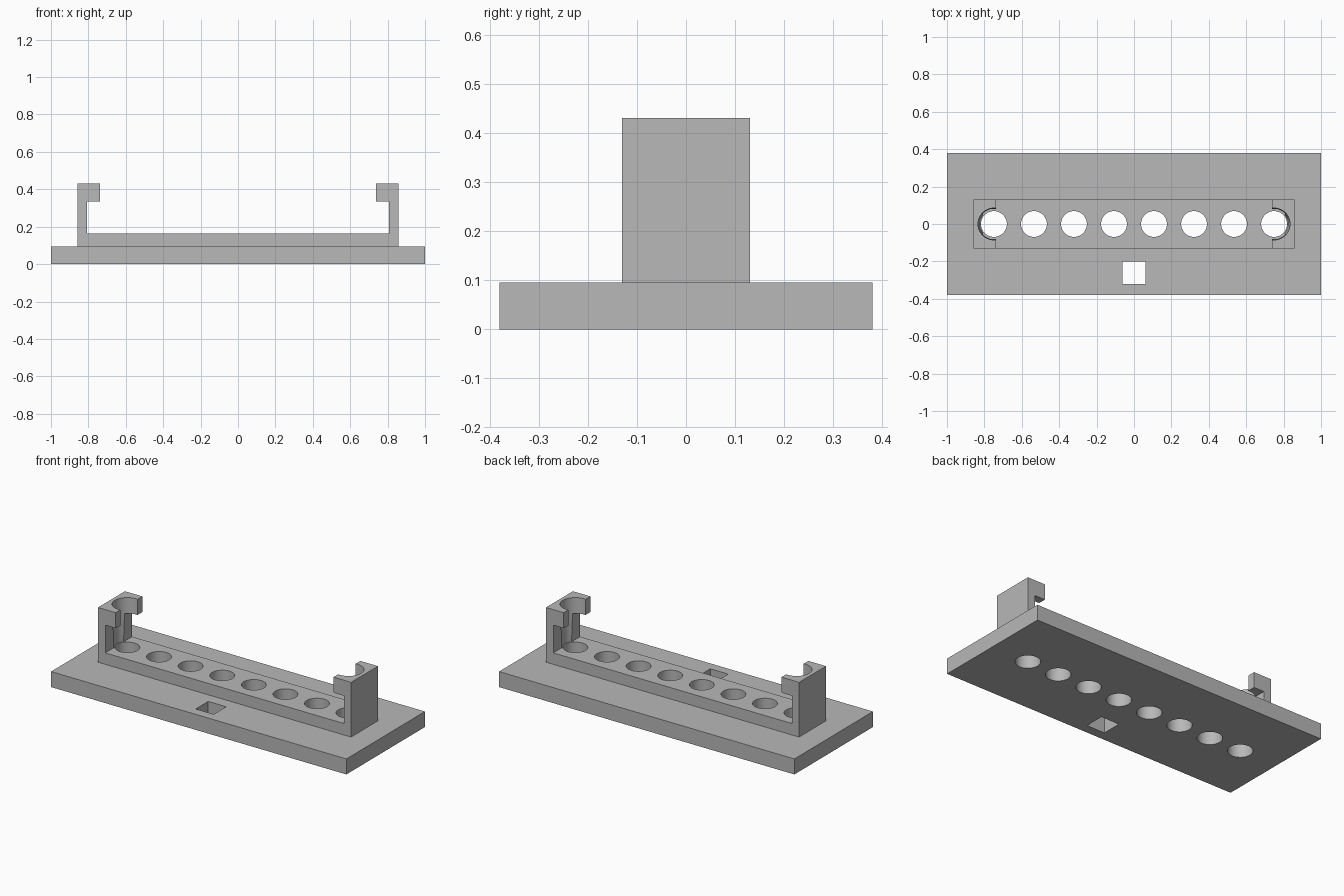
import bpy
import bmesh
from mathutils import Matrix

cube = bpy.data.objects.get("Cube")
if cube:
    bpy.data.objects.remove(cube, do_unlink=True)

grey = bpy.data.materials.new("plain grey")
grey.use_nodes = True
colour = (0.48, 0.48, 0.48, 1)
grey.diffuse_color = colour
grey.node_tree.nodes["Principled BSDF"].inputs["Base Color"].default_value = colour

BASE_TOP, RAIL_TOP, HOOK_BOTTOM, HOOK_TOP = 0.095, 0.165, 0.335, 0.43
HOLE_PITCH, HOLE_RADIUS = 0.214, 0.069
hole_xs = [(i - 3.5) * HOLE_PITCH for i in range(8)]


def finish(bm, name):
    bmesh.ops.recalc_face_normals(bm, faces=bm.faces)
    mesh = bpy.data.meshes.new(name)
    bm.to_mesh(mesh)
    bm.free()
    mesh.materials.append(grey)
    obj = bpy.data.objects.new(name, mesh)
    bpy.context.collection.objects.link(obj)
    return obj


def add_box(bm, low, high):
    size = [b - a for a, b in zip(low, high)]
    mid = [(a + b) / 2 for a, b in zip(low, high)]
    bmesh.ops.create_cube(bm, size=1, matrix=Matrix.Translation(mid) @ Matrix.Diagonal((*size, 1)))


def add_cone(bm, x, z0, z1, r0, r1):
    bmesh.ops.create_cone(bm, cap_ends=True, segments=64, radius1=r0, radius2=r1, depth=z1 - z0,
                          matrix=Matrix.Translation((x, 0, (z0 + z1) / 2)))


def cut(obj, cutter):
    mod = obj.modifiers.new("cut", "BOOLEAN")
    mod.operation = "DIFFERENCE"
    mod.solver = "EXACT"
    mod.object = cutter
    bpy.context.view_layer.objects.active = obj
    bpy.ops.object.modifier_apply(modifier=mod.name)


# Base plate
bm = bmesh.new()
add_box(bm, (-1, -0.38, 0), (1, 0.38, BASE_TOP))
base = finish(bm, "base_plate")

# Rail with a hooked upright at each end, extruded from one profile
half = [(0.857, BASE_TOP), (0.857, HOOK_TOP), (0.738, HOOK_TOP),
        (0.738, HOOK_BOTTOM), (0.808, HOOK_BOTTOM), (0.808, RAIL_TOP)]
profile = half + [(-x, z) for x, z in reversed(half)]
bm = bmesh.new()
face = bm.faces.new([bm.verts.new((x, -0.13, z)) for x, z in profile])
extruded = bmesh.ops.extrude_face_region(bm, geom=[face])["geom"]
bmesh.ops.translate(bm, vec=(0, 0.26, 0),
                    verts=[v for v in extruded if isinstance(v, bmesh.types.BMVert)])
rail = finish(bm, "hooked_rail")

# Row of round holes and the square slot
bm = bmesh.new()
for x in hole_xs:
    add_cone(bm, x, -0.1, 0.25, HOLE_RADIUS, HOLE_RADIUS)
add_box(bm, (-0.061, -0.322, -0.1), (0.061, -0.201, 0.2))
hole_cutter = finish(bm, "hole_cutter")

# Slightly tapered round seats in the uprights and hooks
bm = bmesh.new()
for x in (hole_xs[0], hole_xs[-1]):
    add_cone(bm, x, RAIL_TOP + 0.001, HOOK_TOP + 0.02, 0.075, 0.086)
seat_cutter = finish(bm, "seat_cutter")

cut(base, hole_cutter)
cut(rail, seat_cutter)
cut(rail, hole_cutter)
for cutter in (hole_cutter, seat_cutter):
    bpy.data.objects.remove(cutter, do_unlink=True)

# Smooth bores with sharp outer edges
bpy.ops.object.select_all(action="DESELECT")
for obj in (base, rail):
    obj.select_set(True)
bpy.context.view_layer.objects.active = base
bpy.ops.object.shade_smooth_by_angle(angle=0.5)
